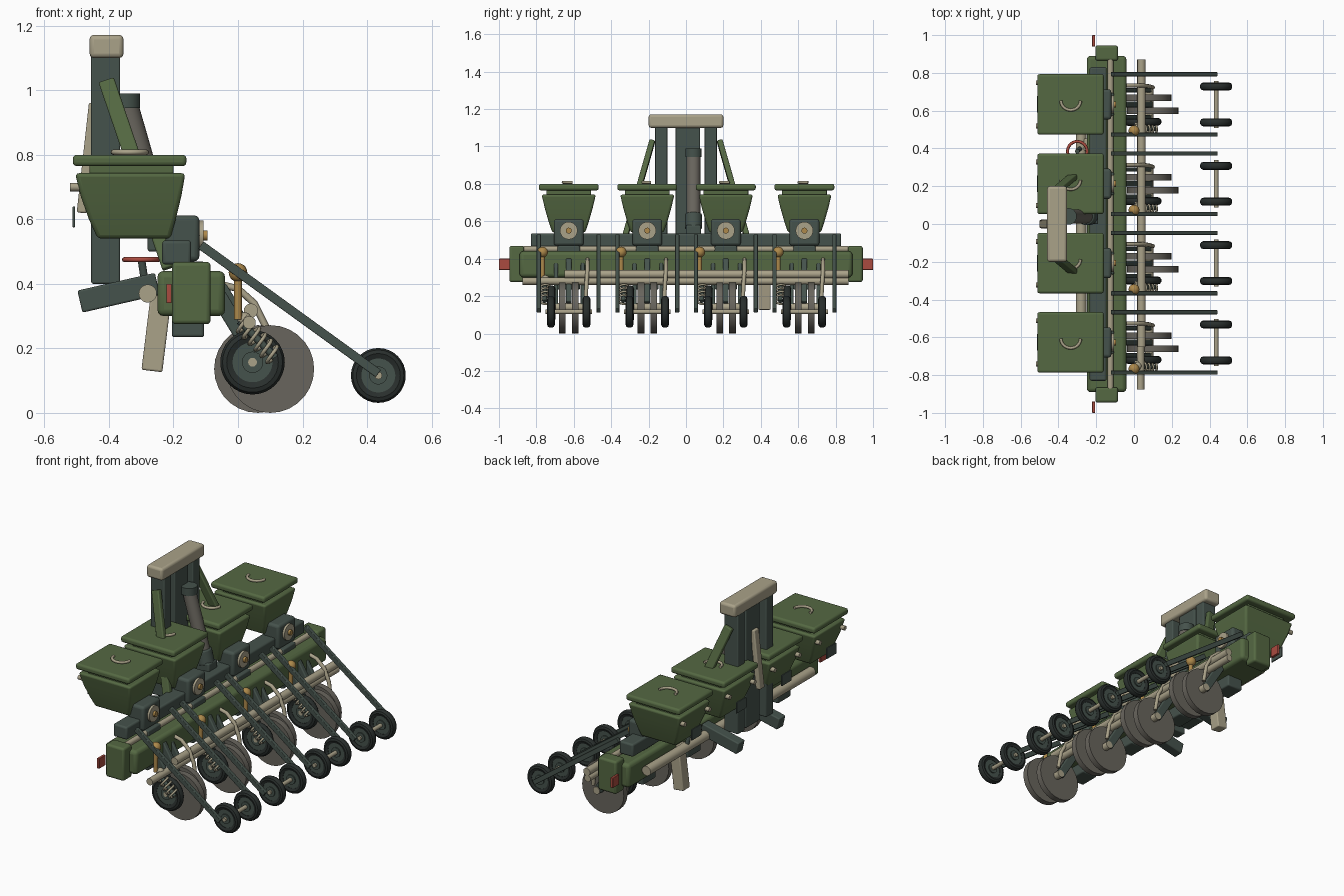
import bpy, bmesh, math
from mathutils import Vector, Matrix

if "Cube" in bpy.data.objects:
    bpy.data.objects.remove(bpy.data.objects["Cube"])


def mat(name, c):
    m = bpy.data.materials.new(name)
    m.diffuse_color = (*c, 1)
    m.use_nodes = True
    m.node_tree.nodes["Principled BSDF"].inputs["Base Color"].default_value = m.diffuse_color
    return m


GREEN = mat("green_paint", (0.09, 0.14, 0.055))
DARK = mat("dark_steel", (0.06, 0.085, 0.072))
BEIGE = mat("beige_paint", (0.40, 0.36, 0.25))
GREY = mat("disc_steel", (0.14, 0.13, 0.11))
TYRE = mat("rubber", (0.022, 0.028, 0.026))
RED = mat("red", (0.40, 0.07, 0.05))
BRASS = mat("brass", (0.42, 0.25, 0.07))


def finish(name, bm, m, bevel=0.0, smooth=True):
    bmesh.ops.recalc_face_normals(bm, faces=bm.faces[:])
    me = bpy.data.meshes.new(name)
    bm.to_mesh(me)
    bm.free()
    ob = bpy.data.objects.new(name, me)
    bpy.context.collection.objects.link(ob)
    me.materials.append(m)
    if bevel:
        b = ob.modifiers.new("bevel", 'BEVEL')
        b.width, b.segments = bevel, 3
        b.limit_method, b.angle_limit = 'ANGLE', math.radians(40)
    if smooth:
        bpy.ops.object.select_all(action='DESELECT')
        ob.select_set(True)
        bpy.context.view_layer.objects.active = ob
        bpy.ops.object.shade_smooth_by_angle(angle=math.radians(35))
    return ob


def box(name, x0, x1, y0, y1, z0, z1, m, bevel=0.008):
    bm = bmesh.new()
    bmesh.ops.create_cube(bm, size=1)
    bmesh.ops.scale(bm, vec=(x1 - x0, y1 - y0, z1 - z0), verts=bm.verts)
    bmesh.ops.translate(bm, vec=((x0 + x1) / 2, (y0 + y1) / 2, (z0 + z1) / 2), verts=bm.verts)
    return finish(name, bm, m, bevel)


def bar(name, a, b, wx, wy, m, bevel=0.006):
    """Box section running from a to b, wy wide along y."""
    a, b = Vector(a), Vector(b)
    z = (b - a).normalized()
    x = Vector((0, 1, 0)).cross(z).normalized()
    y = z.cross(x)
    rot = Matrix((x, y, z)).transposed().to_4x4()
    bm = bmesh.new()
    bmesh.ops.create_cube(bm, size=1)
    bmesh.ops.scale(bm, vec=(wx, wy, (b - a).length), verts=bm.verts)
    bmesh.ops.transform(bm, matrix=Matrix.Translation((a + b) / 2) @ rot, verts=bm.verts)
    return finish(name, bm, m, bevel)


def rod(name, a, b, r, m, seg=20, bevel=0.0):
    a, b = Vector(a), Vector(b)
    bm = bmesh.new()
    bmesh.ops.create_cone(bm, cap_ends=True, segments=seg, radius1=r, radius2=r, depth=(b - a).length)
    q = (b - a).to_track_quat('Z', 'Y').to_matrix().to_4x4()
    bmesh.ops.transform(bm, matrix=Matrix.Translation((a + b) / 2) @ q, verts=bm.verts)
    return finish(name, bm, m, bevel)


def ball(name, c, r, m):
    bm = bmesh.new()
    bmesh.ops.create_uvsphere(bm, u_segments=16, v_segments=10, radius=r)
    bmesh.ops.translate(bm, vec=c, verts=bm.verts)
    return finish(name, bm, m)


def tube(name, pts, r, m, cyclic=False):
    cu = bpy.data.curves.new(name, 'CURVE')
    cu.dimensions, cu.bevel_depth, cu.bevel_resolution = '3D', r, 2
    cu.use_fill_caps = True
    s = cu.splines.new('POLY')
    s.points.add(len(pts) - 1)
    for p, q in zip(s.points, pts):
        p.co = (*q, 1)
    s.use_cyclic_u = cyclic
    s.use_smooth = True
    cu.materials.append(m)
    ob = bpy.data.objects.new(name, cu)
    bpy.context.collection.objects.link(ob)


def wheel(name, c, r, w):
    """Rubber tyre with dark rim and beige hub, turning about y."""
    n, h = 32, w / 2
    prof = [(.62, -.7), (.8, -1), (.93, -.8), (1, -.3), (1, .3), (.93, .8), (.8, 1), (.62, .7)]
    bm = bmesh.new()
    rings = []
    for i in range(n):
        t = 2 * math.pi * i / n
        rings.append([bm.verts.new((c[0] + r * k * math.cos(t), c[1] + h * y, c[2] + r * k * math.sin(t)))
                      for k, y in prof])
    for i in range(n):
        p, q = rings[i], rings[(i + 1) % n]
        for j in range(8):
            bm.faces.new((p[j], p[(j + 1) % 8], q[(j + 1) % 8], q[j]))
    finish(name + "_tyre", bm, TYRE)
    x, y, z = c
    rod(name + "_rim", (x, y - h * .6, z), (x, y + h * .6, z), r * .64, DARK, 28)
    rod(name + "_boss", (x, y - h * .9, z), (x, y + h * .9, z), r * .33, DARK, 20)
    rod(name + "_hub", (x, y - h * 1.1, z), (x, y + h * 1.1, z), r * .14, BEIGE, 12)


# main beam, toolbar and end caps
box("main_beam", -.25, -.04, -.89, .89, .30, .44, GREEN, .02)
box("toolbar", -.235, -.145, -.83, .83, .46, .535, DARK, .01)
rod("beam_top_pipe", (-.125, -.87, .452), (-.125, .87, .452), .016, BEIGE)
for s in (-1, 1):
    y0, y1 = sorted((s * .865, s * .945))
    box("beam_end_cap", -.205, -.085, y0, y1, .275, .468, GREEN, .012)
    y0, y1 = sorted((s * .94, s))
    box("end_reflector", -.222, -.206, y0, y1, .34, .40, RED, .003)
    # lower hitch links
    bar("lower_link", (-.49, s * .19, .345), (-.25, s * .19, .40), .07, .06, DARK)
    # mast columns and braces
    y0, y1 = sorted((s * .10, s * .165))
    box("mast_column", -.455, -.365, y0, y1, .40, 1.11, DARK, .006)
    bar("mast_brace", (-.408, s * .18, 1.03), (-.21, s * .345, .45), .05, .03, GREEN)
rod("front_cross_tube", (-.28, -.77, .37), (-.28, .77, .37), .028, BEIGE)
rod("rear_cross_tube_upper", (.04, -.65, .317), (.04, .87, .317), .022, BEIGE)
rod("rear_cross_tube_lower", (.035, -.875, .28), (.035, .87, .28), .02, BEIGE)

# mast centre
box("mast_centre_column", -.445, -.375, -.055, .075, .40, 1.11, DARK, .006)
box("mast_cap", -.46, -.355, -.2, .2, 1.10, 1.172, BEIGE, .014)
bar("top_link", (-.447, 0, .96), (-.485, 0, .62), .03, .045, BEIGE)
rod("lift_cylinder", (-.345, .04, .95), (-.25, .04, .62), .037, GREY, 24)
rod("cylinder_top", (-.347, .04, .945), (-.347, .04, .99), .044, DARK, 24)
rod("cylinder_base", (-.255, .04, .64), (-.235, .04, .56), .046, DARK, 24, .008)
box("cylinder_mount", -.28, -.19, 0, .08, .50, .58, DARK)

# parking stand with ring handle
bar("stand_leg", (-.235, .42, .39), (-.267, .42, .13), .065, .065, BEIGE)
tube("stand_handle", [(-.3 + .052 * math.cos(t * math.pi / 12), .385 + .052 * math.sin(t * math.pi / 12), .475)
                      for t in range(24)], .008, RED, True)
rod("stand_screw", (-.285, .40, .38), (-.30, .385, .48), .012, DARK)


def hopper(y):
    bm = bmesh.new()
    loops = []
    for z, x0, x1, h in ((.54, -.435, -.21, .088), (.60, -.462, -.193, .108),
                         (.67, -.487, -.176, .128), (.743, -.505, -.163, .145)):
        loops.append([bm.verts.new(p) for p in ((x0, y - h, z), (x1, y - h, z), (x1, y + h, z), (x0, y + h, z))])
    for a, b in zip(loops, loops[1:]):
        for j in range(4):
            bm.faces.new((a[j], a[(j + 1) % 4], b[(j + 1) % 4], b[j]))
    bm.faces.new(loops[0])
    bm.faces.new(loops[-1])
    finish("hopper", bm, GREEN, .012)
    box("hopper_neck", -.46, -.2, y - .12, y + .12, .735, .775, GREEN, .006)
    box("hopper_lid", -.512, -.16, y - .16, y + .16, .765, .80, GREEN, .012)
    arc = [math.pi * (1 + i / 12) for i in range(13)]
    tube("lid_handle", [(-.335 + .052 * math.cos(t), y + .02 + .05 * math.sin(t), .808) for t in arc], .008, BEIGE)
    for s in (-1, 1):
        rod("hopper_bolt", (-.52, y + s * .115, .70), (-.485, y + s * .115, .70), .013, BEIGE, 12)
    box("hopper_plate", -.513, -.505, y - .045, y + .045, .575, .64, DARK, .003)


for y in [-.627 + .42 * i for i in range(4)]:
    hopper(y)
    # seed meter
    box("meter_housing", -.225, -.12, y - .08, y + .08, .47, .612, DARK, .015)
    rod("meter_cap", (-.125, y, .55), (-.107, y, .55), .047, BEIGE, 24)
    rod("meter_knob", (-.12, y, .55), (-.094, y, .55), .016, BRASS, 16)
    # row bracket and opener shanks
    box("row_bracket", -.205, -.105, y - .06, y + .06, .235, .47, DARK)
    for dy in (-.068, .075):
        bar("opener_shank", (-.09, y + dy, .41), (.075, y + dy, .14), .05, .022, DARK)
    bar("centre_shank", (-.06, y, .39), (.08, y, .16), .05, .03, DARK)
    # double opener discs
    rod("opener_disc_front", (.062, y + .018, .136), (.062, y + .053, .136), .136, GREY, 28)
    rod("opener_disc_rear", (.1, y - .051, .136), (.1, y - .016, .136), .136, GREY, 28)
    rod("disc_axle", (.08, y - .085, .14), (.08, y + .09, .14), .022, BEIGE)
    # gauge wheel
    wheel("gauge_wheel", (.045, y - .092, .157), .10, .042)
    # down-pressure spring
    a, b = Vector((.005, y - .128, .285)), Vector((.115, y - .128, .172))
    d = (b - a).normalized()
    u, v = Vector((0, 1, 0)), d.cross(Vector((0, 1, 0)))
    tube("pressure_spring", [a + (b - a) * (i / 72) + .028 * (u * math.cos(i * math.pi / 6) + v * math.sin(i * math.pi / 6))
                             for i in range(73)], .006, BEIGE)
    rod("spring_core", a, b, .012, DARK, 12)
    ball("spring_seat", (.02, y - .125, .29), .022, BEIGE)
    # depth adjuster
    rod("depth_rod", (0, y - .14, .29), (0, y - .14, .43), .012, BRASS, 14)
    ball("depth_knob", (0, y - .14, .435), .029, BRASS)
    # seed hose
    tube("seed_hose", [(-.06, y + .1, .40), (.0, y + .1, .385), (.05, y + .1, .34), (.085, y + .095, .27),
                       (.10, y + .09, .17)], .011, BEIGE)
    # closing wheel arms, axle and wheels
    for s in (-1, 1):
        bar("closing_arm", (-.115, y + s * .16, .52), (.435, y + s * .16, .122), .028, .022, DARK, .003)
        wheel("closing_wheel", (.435, y + s * .095, .116), .085, .042)
    rod("closing_axle", (.435, y - .125, .116), (.435, y + .125, .116), .012, BEIGE, 14)
